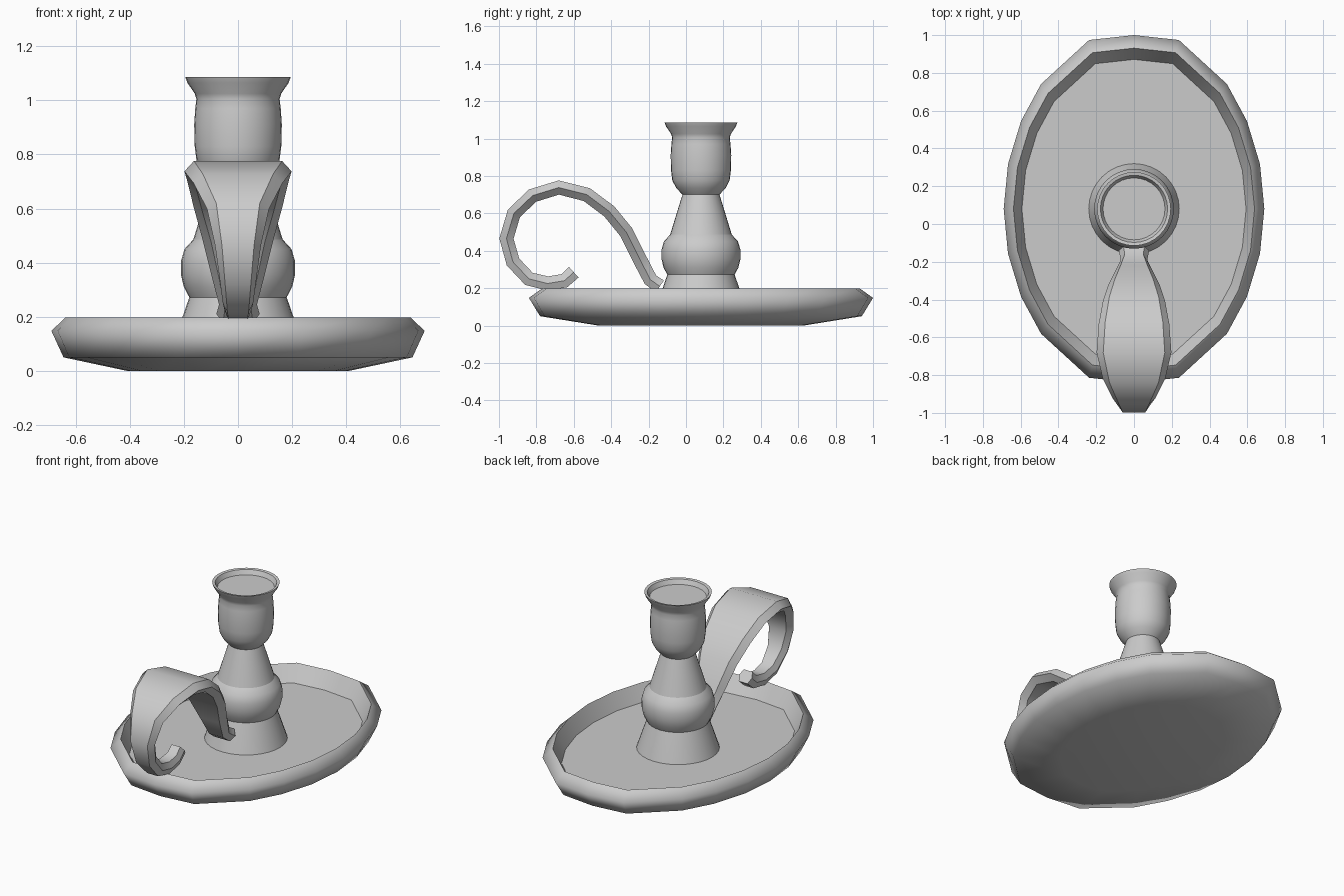
import bpy, bmesh, math
from mathutils import Vector

if "Cube" in bpy.data.objects:
    bpy.data.objects.remove(bpy.data.objects["Cube"])

CY = 0.08  # centre of dish and stem along y


def loft(name, rings, sharp_rings=(), sharp_sides=False):
    """Skin equal-length rings, cap both ends, smooth except chosen edges."""
    bm = bmesh.new()
    vr = [[bm.verts.new(p) for p in r] for r in rings]
    n = len(vr[0])
    for a, b in zip(vr, vr[1:]):
        for i in range(n):
            j = (i + 1) % n
            bm.faces.new((a[i], a[j], b[j], b[i]))
    bm.faces.new(list(reversed(vr[0])))
    bm.faces.new(vr[-1])
    bmesh.ops.recalc_face_normals(bm, faces=bm.faces)
    for f in bm.faces:
        f.smooth = True
    for k in sharp_rings:
        for i in range(n):
            bm.edges.get((vr[k][i], vr[k][(i + 1) % n])).smooth = False
    if sharp_sides:
        for a, b in zip(vr, vr[1:]):
            for i in range(n):
                bm.edges.get((a[i], b[i])).smooth = False
    me = bpy.data.meshes.new(name)
    bm.to_mesh(me)
    bm.free()
    ob = bpy.data.objects.new(name, me)
    bpy.context.collection.objects.link(ob)
    return ob


# Oval dish: one faceted quarter outline mirrored to 20 sides
q = [(0.69, 0), (0.667, 0.237), (0.598, 0.465), (0.492, 0.661), (0.238, 0.894), (0, 0.92)]
half = q + [(-x, y) for x, y in q[-2::-1]]
outline = half + [(x, -y) for x, y in half[-2:0:-1]]
dish = [(0.595, 0), (0.935, 0.05), (1, 0.148), (0.925, 0.197), (0.86, 0.095)]
loft("dish", [[(x * s, CY + y * s, z) for x, y in outline] for s, z in dish],
     sharp_rings=(3, 4))

# Turned stem with bulb, cone and candle cup
N = 32
stem = [(0.24, 0.094), (0.205, 0.2), (0.18, 0.272), (0.2, 0.31), (0.211, 0.355),
        (0.211, 0.405), (0.198, 0.45), (0.165, 0.486), (0.13, 0.6), (0.099, 0.7),
        (0.132, 0.735), (0.153, 0.775), (0.16, 0.83), (0.162, 0.91), (0.158, 0.97),
        (0.154, 1.005), (0.16, 1.025), (0.187, 1.065), (0.195, 1.086),
        (0.178, 1.083), (0.164, 1.055)]
loft("candle_stem", [[(r * math.cos(i * math.tau / N), CY + r * math.sin(i * math.tau / N), z)
                      for i in range(N)] for r, z in stem],
     sharp_rings=(0, 2, 7, 9, 18, 19, 20))

# Curled strap handle: path (y, z, half width) with a hexagonal section
path = [(-0.14, 0.21, 0.08), (-0.19, 0.245, 0.07), (-0.25, 0.36, 0.1), (-0.32, 0.5, 0.135),
        (-0.41, 0.61, 0.165), (-0.53, 0.7, 0.187), (-0.68, 0.738, 0.198),
        (-0.82, 0.695, 0.165), (-0.92, 0.6, 0.115), (-0.96, 0.465, 0.085),
        (-0.925, 0.34, 0.068), (-0.84, 0.25, 0.056), (-0.74, 0.225, 0.05),
        (-0.65, 0.24, 0.046), (-0.6, 0.285, 0.044)]
pts = [Vector((0, y, z)) for y, z, w in path]
T = 0.038
rings = []
for i, p in enumerate(pts):
    t = (pts[min(i + 1, len(pts) - 1)] - pts[max(i - 1, 0)]).normalized()
    nrm = Vector((0, t.z, -t.y))
    w = path[i][2]
    v = w - min(0.035, w * 0.3)
    rings.append([Vector((x, 0, 0)) + p + nrm * h for x, h in
                  ((v, T), (w, 0), (v, -T), (-v, -T), (-w, 0), (-v, T))])
loft("handle", rings, sharp_rings=(0, len(rings) - 1), sharp_sides=True)
